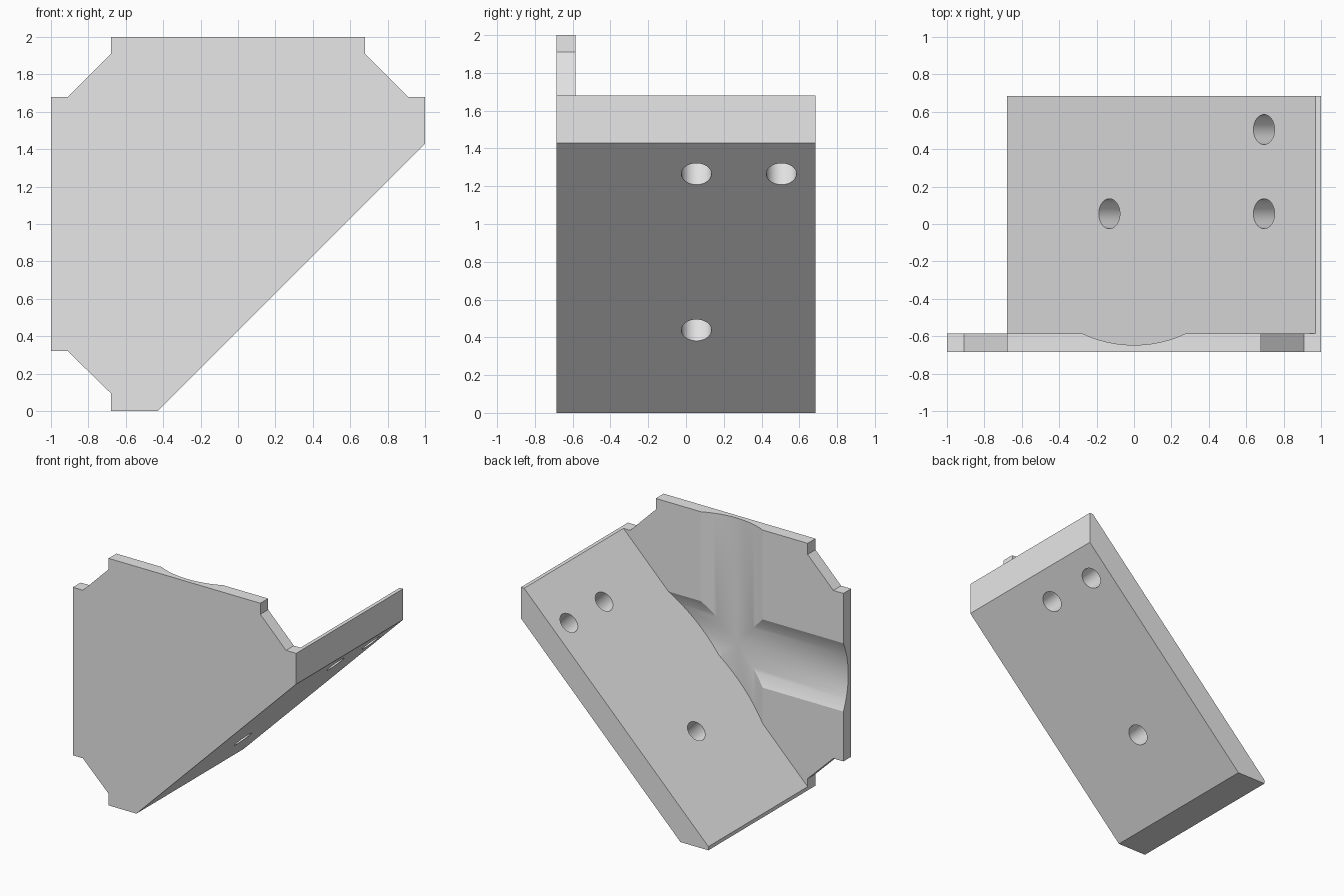
import bpy
import bmesh
from math import radians
from mathutils import Matrix, Vector

if "Cube" in bpy.data.objects:
    bpy.data.objects.remove(bpy.data.objects["Cube"], do_unlink=True)

grey = bpy.data.materials.new("plain grey")
grey.use_nodes = True
grey.diffuse_color = (0.8, 0.8, 0.8, 1)
grey.node_tree.nodes["Principled BSDF"].inputs["Base Color"].default_value = (0.8, 0.8, 0.8, 1)


def finish(name, bm):
    bmesh.ops.recalc_face_normals(bm, faces=bm.faces[:])
    mesh = bpy.data.meshes.new(name)
    bm.to_mesh(mesh)
    bm.free()
    mesh.materials.append(grey)
    obj = bpy.data.objects.new(name, mesh)
    bpy.context.collection.objects.link(obj)
    return obj


def prism(name, outline, y0, y1):
    """Extrude an x-z outline along y."""
    bm = bmesh.new()
    face = bm.faces.new([bm.verts.new((x, y0, z)) for x, z in outline])
    new = bmesh.ops.extrude_face_region(bm, geom=[face])["geom"]
    bmesh.ops.translate(bm, vec=(0, y1 - y0, 0),
                        verts=[g for g in new if isinstance(g, bmesh.types.BMVert)])
    return finish(name, bm)


def cylinder(name, centre, axis, radius, length, sides):
    bm = bmesh.new()
    turn = Vector(axis).to_track_quat("Z", "Y").to_matrix().to_4x4()
    bmesh.ops.create_cone(bm, cap_ends=True, segments=sides, radius1=radius, radius2=radius,
                          depth=length, matrix=Matrix.Translation(centre) @ turn)
    return finish(name, bm)


def combine(obj, tool, operation):
    """Apply a boolean and discard the tool."""
    mod = obj.modifiers.new("cut", "BOOLEAN")
    mod.object, mod.operation, mod.solver = tool, operation, "EXACT"
    bpy.context.view_layer.objects.active = obj
    bpy.ops.object.modifier_apply(modifier=mod.name)
    bpy.data.objects.remove(tool, do_unlink=True)


# Solid block with the notched plate outline and the sloping underside
outline = [(-1, 0.32), (-0.91, 0.32), (-0.68, 0.095), (-0.68, 0), (-0.43, 0),
           (1, 1.43), (1, 1.68), (0.91, 1.68), (0.68, 1.91), (0.68, 2),
           (-0.68, 2), (-0.68, 1.91), (-0.91, 1.68), (-1, 1.68)]
bracket = prism("angled_bracket", outline, -0.685, 0.685)

# Space behind the plate, with two crossing round grooves, kept above the sloping slab
cavity = prism("cavity", [(-3, -3), (4, -3), (4, 4), (-3, 4)], -0.585, 3)
for axis in ((0, 0, 1), (1, 0, 0)):
    combine(cavity, cylinder("groove", (0, 0, 1), axis, 0.647, 5, 128), "UNION")
above_slab = prism("above_slab", [(-2.5, -1.79), (2.5, 3.21), (-2.5, 3.21)], -2, 2)
combine(cavity, above_slab, "INTERSECT")
combine(bracket, cavity, "DIFFERENCE")

# Bolt holes square through the sloping slab
for x, y in ((0.765, 0.505), (0.765, 0.055), (-0.062, 0.055)):
    hole = cylinder("bolt_hole", (x, y, x + 0.57), (1, 0, -1), 0.08, 0.6, 48)
    combine(bracket, hole, "DIFFERENCE")

bpy.ops.object.select_all(action="DESELECT")
bracket.select_set(True)
bpy.context.view_layer.objects.active = bracket
bpy.ops.object.shade_smooth_by_angle(angle=radians(20))
